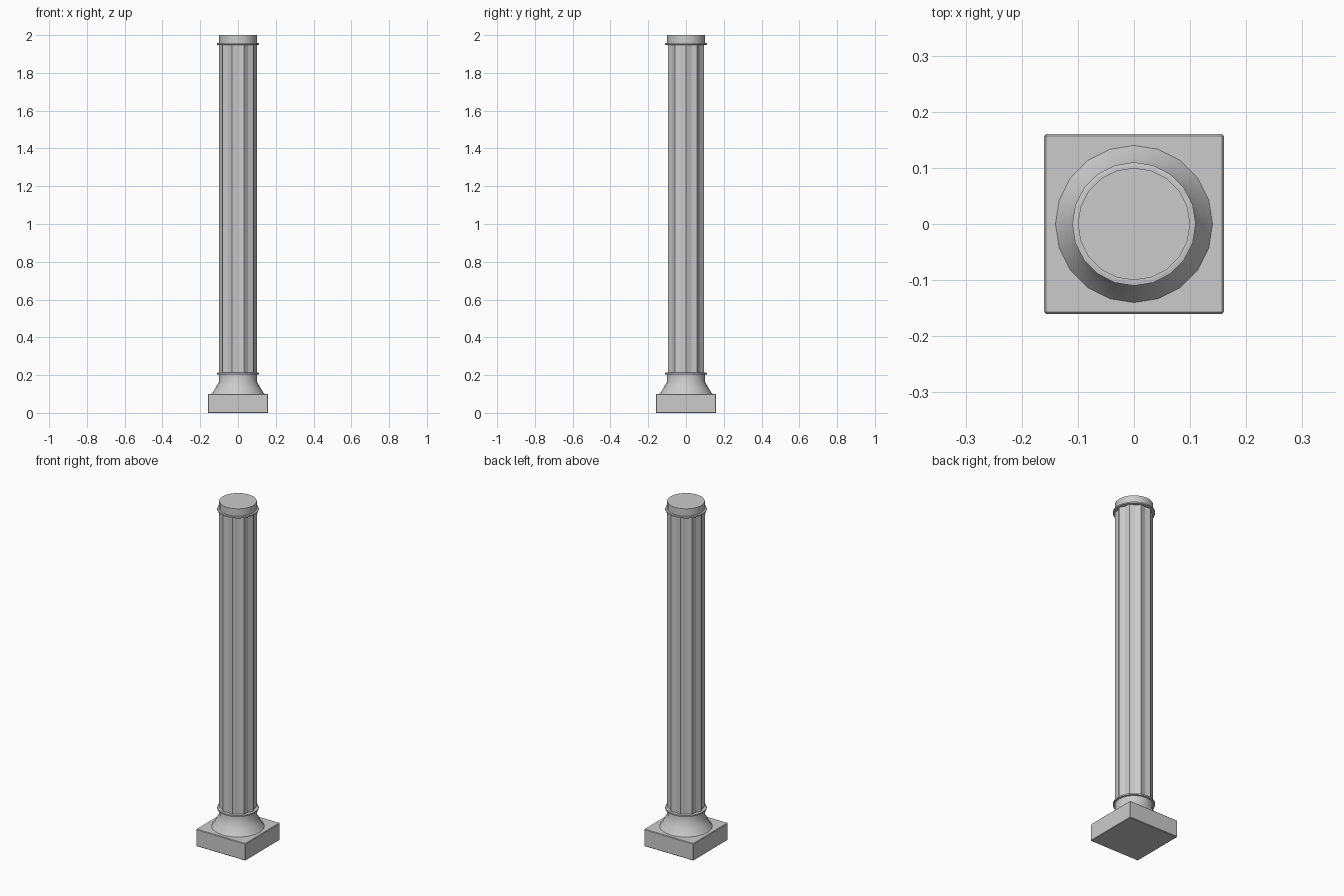
import bpy, bmesh
from math import pi, sin, cos

if "Cube" in bpy.data.objects:
    bpy.data.objects.remove(bpy.data.objects["Cube"])

SIDES = 20


def make_object(name, bm):
    bmesh.ops.recalc_face_normals(bm, faces=bm.faces[:])
    mesh = bpy.data.meshes.new(name)
    bm.to_mesh(mesh)
    bm.free()
    obj = bpy.data.objects.new(name, mesh)
    bpy.context.collection.objects.link(obj)
    return obj


def stack(name, levels, smooth=False):
    """Skin a stack of rings; each level is (z, radius on even verts, radius on odd verts)."""
    bm = bmesh.new()
    rings = []
    for z, even, odd in levels:
        ring = []
        for i in range(SIDES):
            r, a = (odd if i % 2 else even), 2 * pi * i / SIDES
            ring.append(bm.verts.new((r * cos(a), r * sin(a), z)))
        rings.append(ring)
    for low, high in zip(rings, rings[1:]):
        for i in range(SIDES):
            j = (i + 1) % SIDES
            bm.faces.new((low[i], low[j], high[j], high[i])).smooth = smooth
    bm.faces.new(rings[0][::-1])
    bm.faces.new(rings[-1])
    return make_object(name, bm)


# square plinth with slightly eased edges
bm = bmesh.new()
bmesh.ops.create_cube(bm, size=1)
for v in bm.verts:
    v.co = (v.co.x * 0.32, v.co.y * 0.32, (v.co.z + 0.5) * 0.1)
bmesh.ops.bevel(bm, geom=bm.edges[:], offset=0.003, segments=1, affect='EDGES')
make_object("plinth", bm)

# flared foot
stack("flared_foot", [(z, r, r) for z, r in
      [(0.1, 0.14), (0.115, 0.129), (0.135, 0.118), (0.165, 0.1), (0.205, 0.1)]], True)

# fluted shaft
stack("fluted_shaft", [(0.205, 0.1, 0.09), (1.95, 0.1, 0.09)])

# collars and cap
for name, z in (("lower_collar", 0.203), ("upper_collar", 1.948)):
    stack(name, [(z, 0.104, 0.104), (z + 0.001, 0.11, 0.11),
                 (z + 0.009, 0.11, 0.11), (z + 0.01, 0.104, 0.104)])
stack("cap", [(1.95, 0.1, 0.1), (2.0, 0.1, 0.1)], False)
for name in ("flared_foot", "cap"):
    obj = bpy.data.objects[name]
    bpy.ops.object.select_all(action='DESELECT')
    obj.select_set(True)
    bpy.context.view_layer.objects.active = obj
    bpy.ops.object.shade_smooth_by_angle(angle=0.6)
